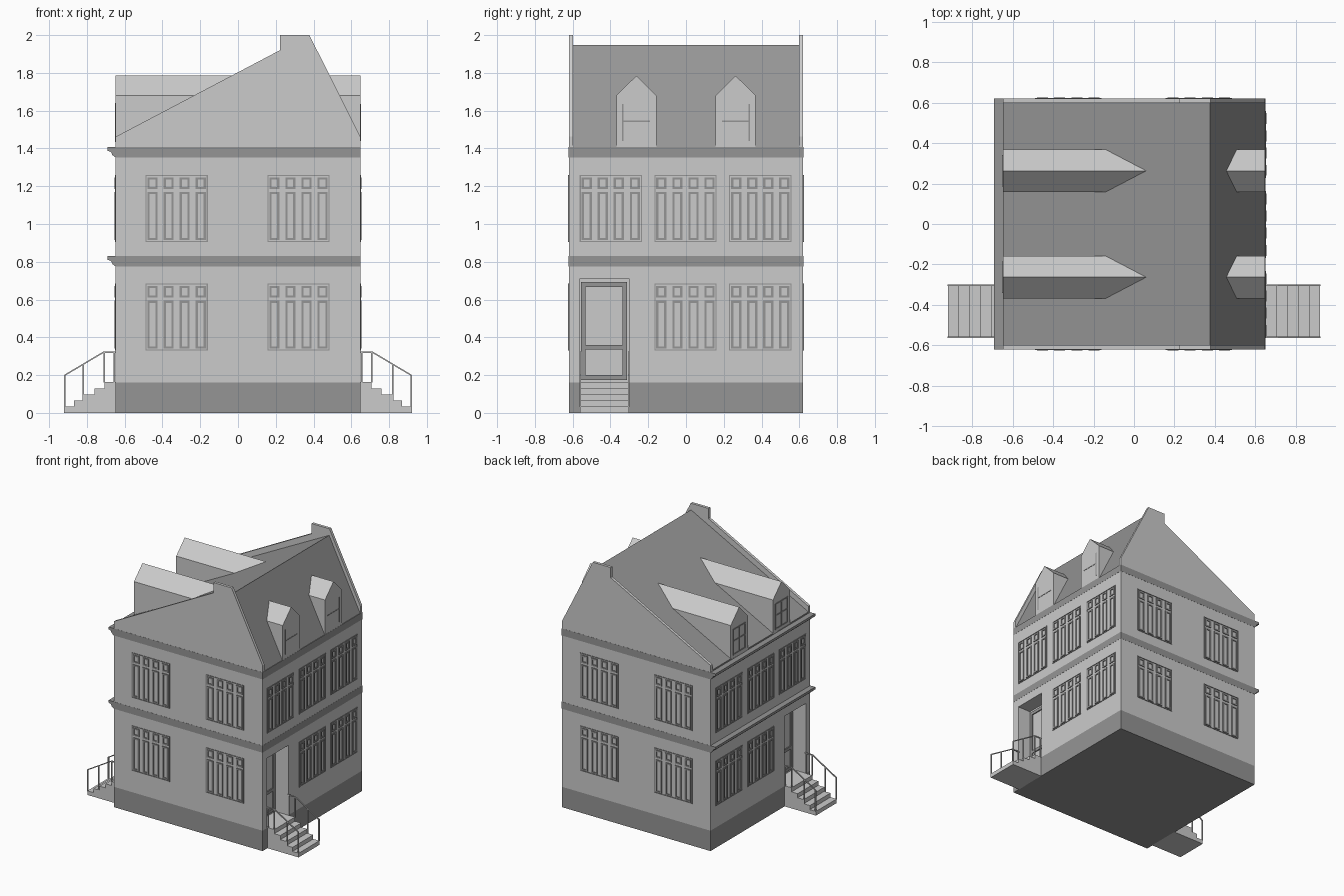
import bpy, bmesh
from mathutils import Vector

if "Cube" in bpy.data.objects:
    bpy.data.objects.remove(bpy.data.objects["Cube"])

WX, WY = 0.648, 0.62            # half size of the house
DOOR_Y0, DOOR_Y1 = -0.565, -0.30

dark = bpy.data.materials.new("dark_grey")
dark.diffuse_color = (0.3, 0.3, 0.3, 1)
dark.use_nodes = True
dark.node_tree.nodes["Principled BSDF"].inputs["Base Color"].default_value = dark.diffuse_color


def finish(name, bm, mat=None):
    bmesh.ops.recalc_face_normals(bm, faces=bm.faces)
    me = bpy.data.meshes.new(name)
    bm.to_mesh(me)
    bm.free()
    ob = bpy.data.objects.new(name, me)
    bpy.context.collection.objects.link(ob)
    if mat:
        me.materials.append(mat)
    return ob


def add_box(bm, lo, hi):
    vs = bmesh.ops.create_cube(bm, size=1)["verts"]
    for v in vs:
        v.co = Vector([(a + b) / 2 + c * abs(b - a) for a, b, c in zip(lo, hi, v.co)])


def boxes(name, items, mat=None):
    bm = bmesh.new()
    for lo, hi in items:
        add_box(bm, lo, hi)
    return finish(name, bm, mat)


def add_prism(bm, pts, vec):
    f = bm.faces.new([bm.verts.new(p) for p in pts])
    r = bmesh.ops.extrude_face_region(bm, geom=[f])
    bmesh.ops.translate(bm, vec=vec, verts=[v for v in r["geom"] if isinstance(v, bmesh.types.BMVert)])


def prism_y(name, prof, y0, y1, mat=None):
    bm = bmesh.new()
    add_prism(bm, [(x, y0, z) for x, z in prof], (0, y1 - y0, 0))
    return finish(name, bm, mat)


def on_wall(side, u, d, z):
    """Point at u along the wall, d outside it, at height z."""
    return {"front": (u, -WY - d, z), "back": (u, WY + d, z),
            "right": (WX + d, u, z), "left": (-WX - d, u, z)}[side]


def wall_box(side, u0, u1, d0, d1, z0, z1):
    a, b = on_wall(side, u0, d0, z0), on_wall(side, u1, d1, z1)
    return tuple(map(min, a, b)), tuple(map(max, a, b))


def ring(side, u0, u1, z0, z1, t, d0, d1):
    return [wall_box(side, u0, u0 + t, d0, d1, z0, z1),
            wall_box(side, u1 - t, u1, d0, d1, z0, z1),
            wall_box(side, u0 + t, u1 - t, d0, d1, z0, z0 + t),
            wall_box(side, u0 + t, u1 - t, d0, d1, z1 - t, z1)]


# Walls with a recessed doorway on each long side
walls = boxes("walls", [((-WX, -WY, 0.16), (WX, WY, 1.405))])
cutter = boxes("doorway_cutter", [((s * 0.65 - 0.115, DOOR_Y0, 0.1601), (s * 0.65 + 0.115, DOOR_Y1, 0.71))
                                  for s in (-1, 1)])
cutter.hide_render = True
cutter.hide_viewport = True
mod = walls.modifiers.new("doorways", "BOOLEAN")
mod.operation, mod.object, mod.solver = "DIFFERENCE", cutter, "EXACT"

boxes("plinth", [((-WX, -WY, 0), (WX, WY, 0.16))], dark)

# String course and eaves cornice, moulded on the left side
for name, z in (("string_course", 0.775), ("eaves_cornice", 1.352)):
    prism_y(name, [(WX + 0.001, z), (-WX, z), (-0.665, z + 0.013), (-0.673, z + 0.03), (-0.692, z + 0.036),
                   (-0.692, z + 0.055), (WX + 0.001, z + 0.055)], -WY - 0.001, WY + 0.001, dark)

# Roof and gable parapets
prism_y("roof", [(-WX, 1.40), (WX, 1.40), (0.375, 1.948), (-WX, 1.418)], -0.6, 0.6, dark)
for name, s in (("front_gable", -1), ("back_gable", 1)):
    prism_y(name, [(-WX, 1.40), (WX, 1.40), (WX, 1.462), (0.378, 2.0), (0.222, 2.0), (0.222, 1.92),
                   (-WX, 1.462)], s * 0.598, s * WY)

# Dormers, running from each facade into the roof
for name, x0, x1 in (("left_dormers", -WX, 0.12), ("right_dormers", WX, 0.44)):
    bm = bmesh.new()
    for c in (-0.263, 0.263):
        h = 0.106
        pts = [(c - h, 1.405), (c + h, 1.405), (c + h, 1.68), (c, 1.785), (c - h, 1.68)]
        add_prism(bm, [(x0, y, z) for y, z in pts], (x1 - x0, 0, 0))
    finish(name, bm)

# Dormer windows
bars = []
for c in (-0.263, 0.263):
    bars += ring("left", c - 0.078, c + 0.078, 1.435, 1.64, 0.01, -0.002, 0.004)
    bars.append(wall_box("left", c - 0.005, c + 0.005, -0.002, 0.004, 1.44, 1.635))
    bars.append(wall_box("left", c - 0.075, c + 0.075, -0.002, 0.004, 1.54, 1.55))
    e = c + (0.073 if c > 0 else -0.073)
    bars.append(wall_box("right", e - 0.004, e + 0.004, -0.002, 0.002, 1.44, 1.635))
    bars.append(wall_box("right", c - 0.073, c + 0.073, -0.002, 0.002, 1.541, 1.549))
boxes("dormer_windows", bars, dark)


# Windows: four narrow casements with toplights in one frame
def window(side, c, z):
    out = ring(side, c - 0.165, c + 0.165, z, z + 0.355, 0.006, -0.002, 0.004)
    for k in (-1.5, -0.5, 0.5, 1.5):
        u = c + k * 0.085
        out += ring(side, u - 0.027, u + 0.027, z + 0.01, z + 0.265, 0.012, -0.002, 0.006)
        out += ring(side, u - 0.027, u + 0.027, z + 0.28, z + 0.342, 0.012, -0.002, 0.006)
    return out


for side in ("front", "back", "left", "right"):
    items = []
    for floor, z in enumerate((0.33, 0.905)):
        if side in ("front", "back"):
            cols = (-0.325, 0.32)
        else:
            cols = (-0.003, 0.393) if floor == 0 else (-0.398, -0.003, 0.393)
        for c in cols:
            items += window(side, c, z)
    boxes(side + "_windows", items, dark)

# Doors, steps and railings on both long sides
for side, s in (("left", -1), ("right", 1)):
    y0, y1 = DOOR_Y0 + 0.008, DOOR_Y1 - 0.012
    door = ring(side, y0, y1, 0.175, 0.692, 0.025, -0.12, -0.105)
    door.append(wall_box(side, y0 + 0.02, y1 - 0.02, -0.12, -0.105, 0.335, 0.36))
    boxes(side + "_door", door, dark)

    prof = [(s * 0.645, 0)]
    for i in range(5):
        x = 0.92 - 0.053 * i
        prof += [(s * x, 0.0325 * i), (s * x, 0.0325 * (i + 1))]
    prof.append((s * 0.645, 0.1625))
    prism_y(side + "_steps", prof, -0.56, -0.302)

    bm = bmesh.new()
    for y in (-0.564, -0.306):
        for x, z0, z1 in ((0.917, 0.03, 0.2), (0.82, 0.065, 0.255), (0.708, 0.16, 0.322), (0.655, 0.16, 0.322)):
            add_box(bm, (s * x - 0.004, y, z0), (s * x + 0.004, y + 0.008, z1))
        rail = [(0.921, 0.193), (0.921, 0.201), (0.711, 0.326), (0.645, 0.326), (0.645, 0.318), (0.711, 0.318)]
        add_prism(bm, [(s * x, y, z) for x, z in rail], (0, 0.008, 0))
    finish(side + "_railings", bm)
